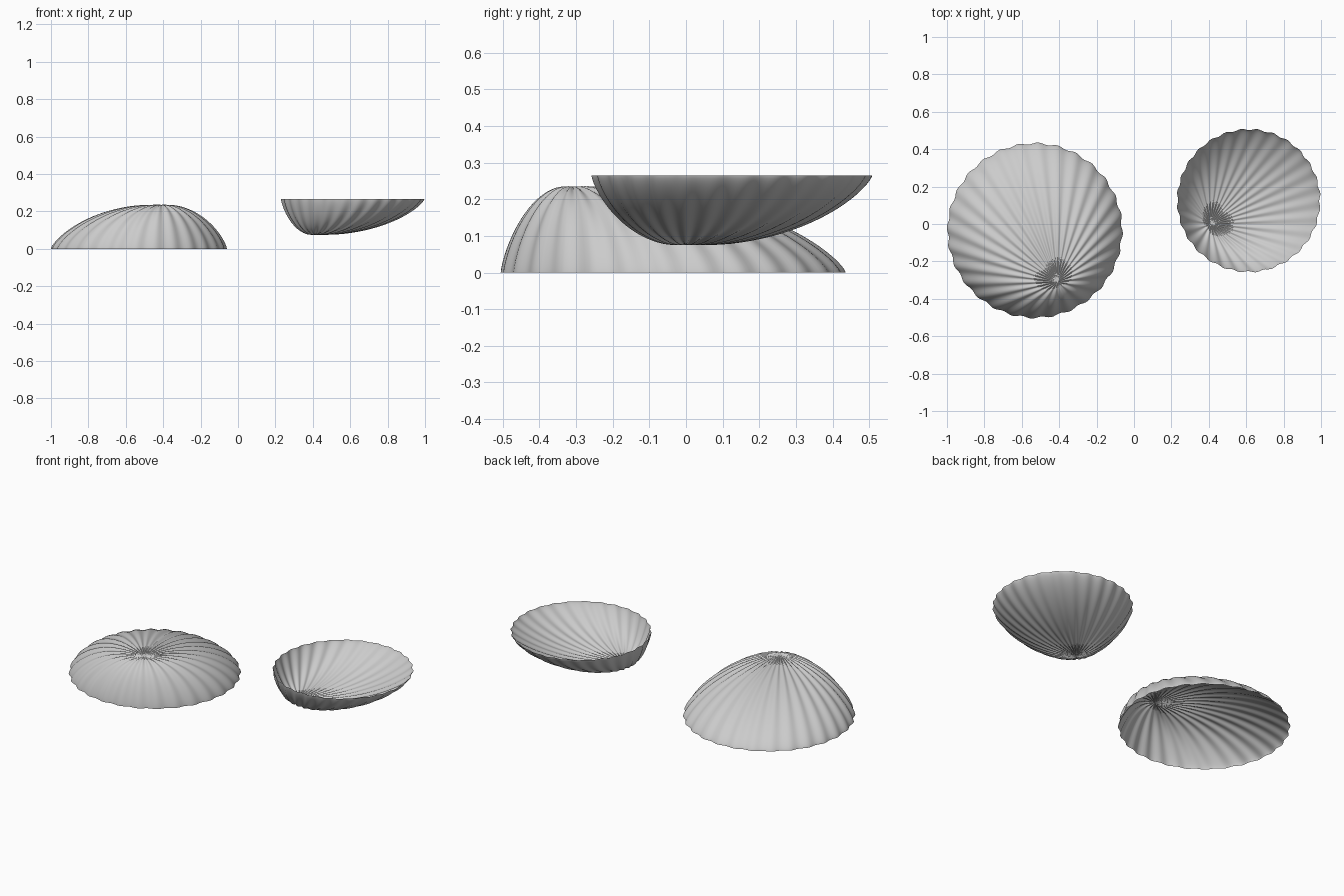
import bpy, bmesh
from math import sin, cos, pi, atan2

if "Cube" in bpy.data.objects:
    bpy.data.objects.remove(bpy.data.objects["Cube"])

RIBS, SEG, RINGS = 28, 224, 26


def shell(name, centre, apex, radius, height, rim_z, up):
    """Ribbed clam shell: copies of a scalloped rim shrink towards an off-centre apex."""
    bm = bmesh.new()
    phase = atan2(apex[1] - centre[1], apex[0] - centre[0])

    def skin(thin, rim=None):
        rings = [rim] if rim else []
        for j in range(len(rings), RINGS):
            # rings cluster at the steep rim
            s = sin(pi / 2 * (1 - j / RINGS))
            dome = max(0.0, 1 - s ** 2.2) ** 0.75
            row = []
            for i in range(SEG):
                a = 2 * pi * i / SEG + phase
                wave = cos(RIBS * (a - phase))
                r = radius * (1 + 0.011 * wave)
                k = s * (1 - thin * 0.6 * (1 - s ** 12))
                x = apex[0] + (centre[0] + r * cos(a) - apex[0]) * k
                y = apex[1] + (centre[1] + r * sin(a) - apex[1]) * k
                z = height * (dome * (1 - thin) + 0.016 * wave * min(1, 4 * s) * dome)
                row.append(bm.verts.new((x, y, rim_z + up * z)))
            rings.append(row)
        tip = bm.verts.new((apex[0], apex[1], rim_z + up * height * (1 - thin)))
        for lo, hi in zip(rings, rings[1:]):
            for i in range(SEG):
                n = (i + 1) % SEG
                bm.faces.new((lo[i], lo[n], hi[n], hi[i]))
        for i in range(SEG):
            bm.faces.new((rings[-1][i], rings[-1][(i + 1) % SEG], tip))
        return rings[0]

    # outer skin, then inner skin sharing the same rim
    rim = skin(0.0)
    skin(0.05, rim)
    bmesh.ops.recalc_face_normals(bm, faces=bm.faces)
    mesh = bpy.data.meshes.new(name)
    bm.to_mesh(mesh)
    bm.free()
    obj = bpy.data.objects.new(name, mesh)
    bpy.context.collection.objects.link(obj)
    bpy.ops.object.select_all(action='DESELECT')
    obj.select_set(True)
    bpy.context.view_layer.objects.active = obj
    bpy.ops.object.shade_smooth_by_angle(angle=pi / 4)


# Large half lying face down, small half lying open
shell("large_shell", (-0.53, -0.035), (-0.41, -0.31), 0.466, 0.235, 0.0, 1)
shell("small_shell", (0.613, 0.125), (0.41, 0.0), 0.381, 0.19, 0.265, -1)
